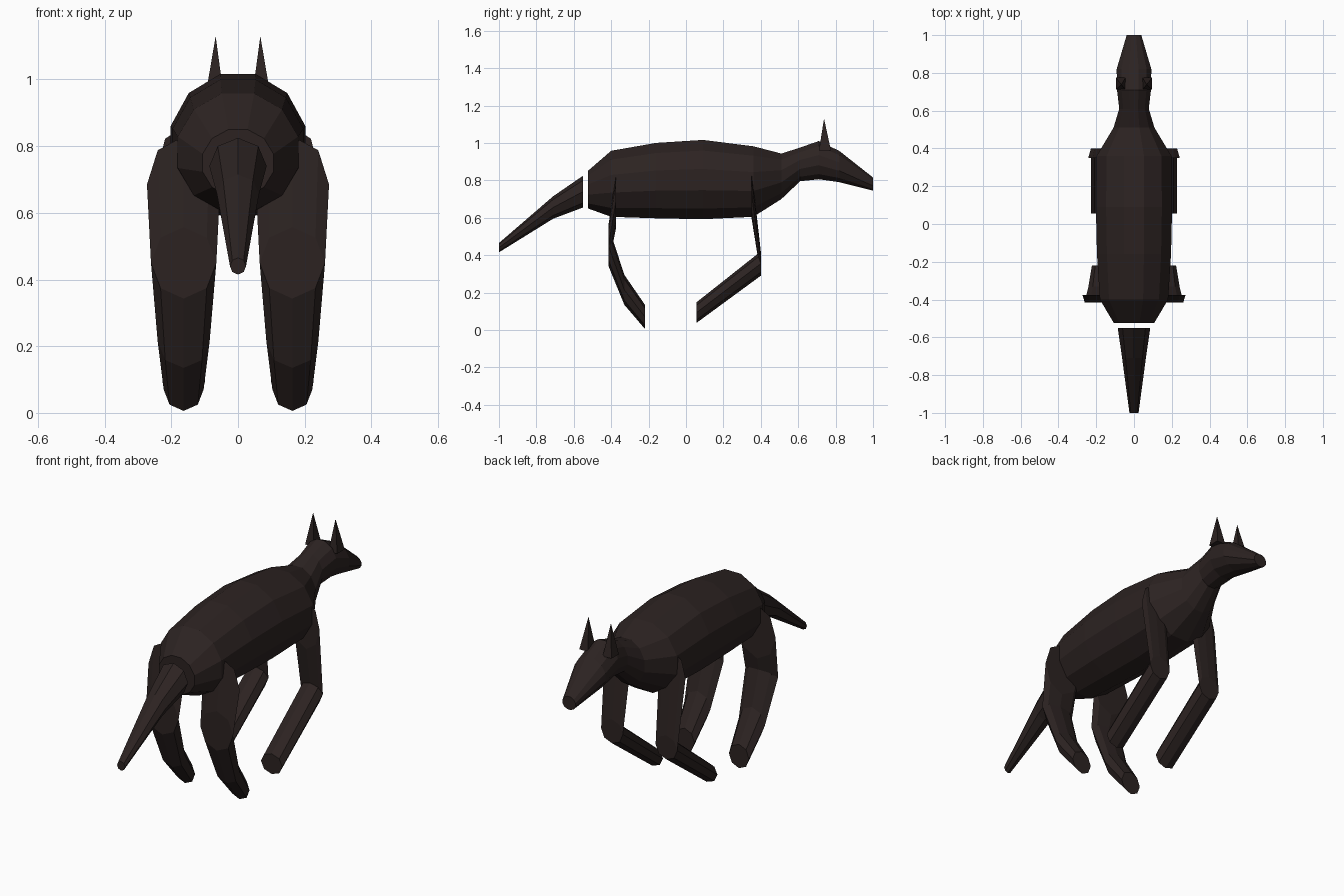
import bpy, bmesh, math

if "Cube" in bpy.data.objects:
    bpy.data.objects.remove(bpy.data.objects["Cube"])

fur = bpy.data.materials.new("dark_brown_fur")
fur.diffuse_color = (0.025, 0.0165, 0.0155, 1)
fur.use_nodes = True
fur.node_tree.nodes["Principled BSDF"].inputs["Base Color"].default_value = fur.diffuse_color


def finish(name, bm):
    mesh = bpy.data.meshes.new(name)
    bm.to_mesh(mesh)
    bm.free()
    mesh.materials.append(fur)
    obj = bpy.data.objects.new(name, mesh)
    bpy.context.collection.objects.link(obj)
    return obj


def loft(name, stations, sides, turn=0.0, cx=0.0, caps=(True, True)):
    """Tube through upright rings given as (y, z low, z high, half width), in order of rising y."""
    bm = bmesh.new()
    rings = []
    for y, lo, hi, w in stations:
        # flat-topped rings are scaled so the flats reach the given heights
        half = (hi - lo) / 2 / math.cos(turn)
        ring = []
        for i in range(sides):
            a = turn + math.tau * i / sides
            ring.append(bm.verts.new((cx + w * math.sin(a), y, (lo + hi) / 2 + half * math.cos(a))))
        rings.append(ring)
    for a, b in zip(rings, rings[1:]):
        for i in range(sides):
            j = (i + 1) % sides
            bm.faces.new((a[i], b[i], b[j], a[j]))
    if caps[0]:
        bm.faces.new(rings[0])
    if caps[1]:
        bm.faces.new(rings[-1][::-1])
    return finish(name, bm)


# Torso, neck and head in one skin
loft("body_and_head", [
    (-0.525, 0.65, 0.85, 0.11), (-0.40, 0.605, 0.958, 0.187),
    (-0.16, 0.597, 1.0, 0.203), (0.09, 0.592, 1.016, 0.209),
    (0.36, 0.605, 0.982, 0.205), (0.51, 0.70, 0.943, 0.112),
    (0.61, 0.795, 0.975, 0.081), (0.71, 0.806, 1.01, 0.093),
    (0.82, 0.79, 0.957, 0.095), (1.0, 0.745, 0.815, 0.04)], 12, math.pi / 12)

# Tail, standing slightly clear of the rump
loft("tail", [(-1.0, 0.415, 0.465, 0.024), (-0.71, 0.595, 0.715, 0.063),
              (-0.55, 0.655, 0.825, 0.086)], 8)

# Legs and ears, on both sides
for side, sx in (("left", -1), ("right", 1)):
    x = 0.163 * sx
    loft(side + "_hind_thigh", [(-0.415, 0.343, 0.557, 0.098), (-0.375, 0.54, 0.83, 0.11)], 8, 0, x)
    loft(side + "_hind_shin", [(-0.415, 0.343, 0.557, 0.098), (-0.33, 0.135, 0.295, 0.078),
                               (-0.22, 0.006, 0.135, 0.06)], 8, 0, x, (False, True))
    loft(side + "_front_upper_leg", [(0.35, 0.60, 0.86, 0.079), (0.40, 0.29, 0.42, 0.065)], 8, 0, x)
    loft(side + "_front_lower_leg", [(0.055, 0.037, 0.147, 0.064), (0.40, 0.29, 0.42, 0.065)],
         8, 0, x, (True, False))

    # Ear: narrow pyramid
    bm = bmesh.new()
    base = [bm.verts.new((0.07 * sx + dx * 0.026, 0.743 + dy * 0.032, 0.96))
            for dx, dy in ((-1, -1), (1, -1), (1, 1), (-1, 1))]
    tip = bm.verts.new((0.067 * sx, 0.738, 1.13))
    bm.faces.new(base[::-1])
    for i in range(4):
        bm.faces.new((base[i], base[(i + 1) % 4], tip))
    finish(side + "_ear", bm)
